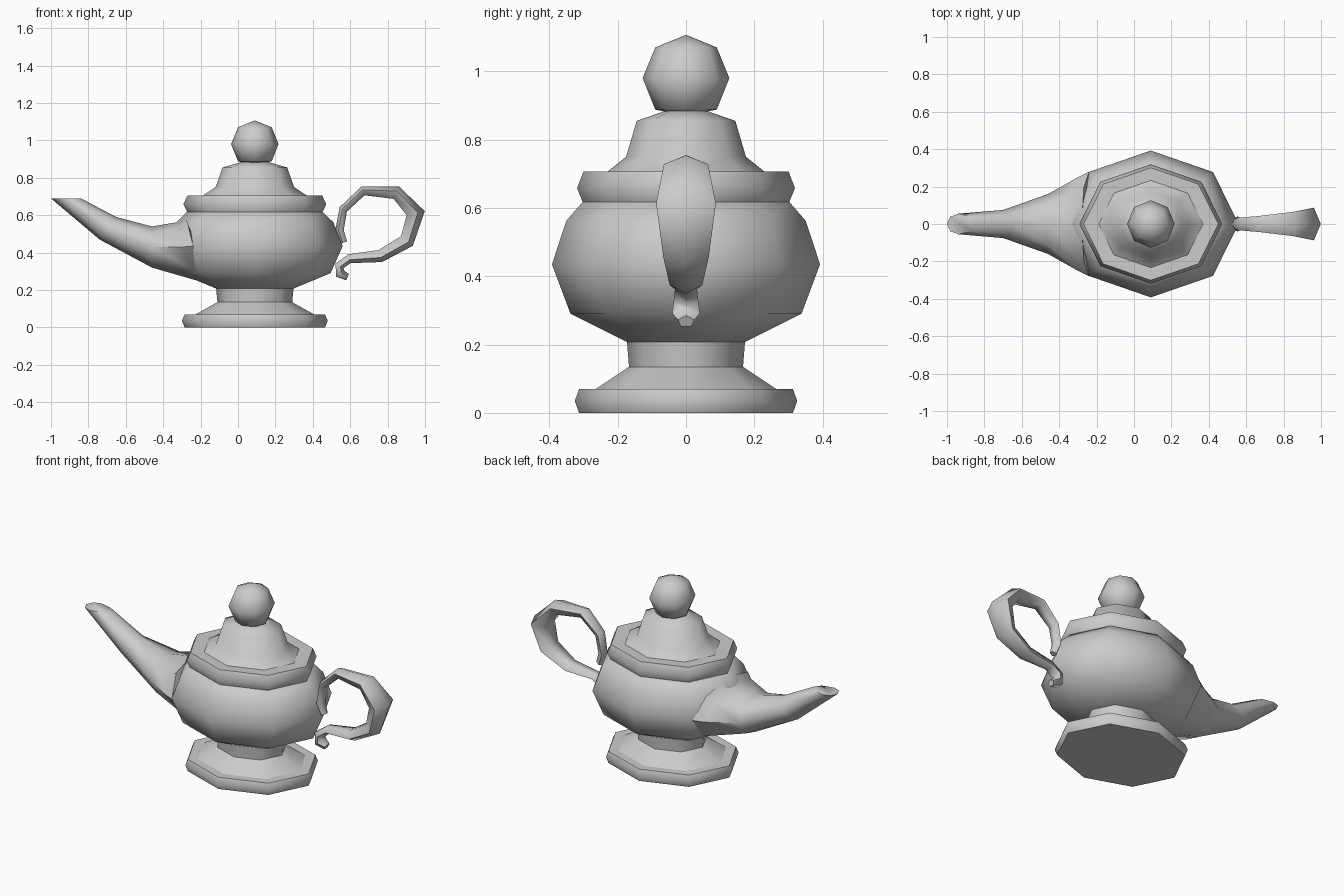
import bpy, bmesh, math
from mathutils import Vector

cube = bpy.data.objects.get("Cube")
if cube:
    bpy.data.objects.remove(cube, do_unlink=True)

AXIS = 0.09     # x of the turned parts
SQUASH = 0.835  # depth of the turned parts relative to their width

grey = bpy.data.materials.new("plain grey")
grey.use_nodes = True
colour = (0.6, 0.6, 0.6, 1)
grey.diffuse_color = colour
grey.node_tree.nodes["Principled BSDF"].inputs["Base Color"].default_value = colour


def skin(name, rings, angle=58):
    """Join closed rings of points into a capped, smooth shaded tube."""
    bm = bmesh.new()
    loops = [[bm.verts.new(p) for p in ring] for ring in rings]
    n = len(loops[0])
    for a, b in zip(loops, loops[1:]):
        for i in range(n):
            j = (i + 1) % n
            bm.faces.new((a[i], a[j], b[j], b[i]))
    bm.faces.new(loops[0])
    bm.faces.new(loops[-1])
    bmesh.ops.remove_doubles(bm, verts=bm.verts, dist=0.0005)
    bmesh.ops.recalc_face_normals(bm, faces=bm.faces)
    mesh = bpy.data.meshes.new(name)
    bm.to_mesh(mesh)
    bm.free()
    obj = bpy.data.objects.new(name, mesh)
    bpy.context.collection.objects.link(obj)
    mesh.materials.append(grey)
    bpy.ops.object.select_all(action='DESELECT')
    obj.select_set(True)
    bpy.context.view_layer.objects.active = obj
    bpy.ops.object.shade_smooth_by_angle(angle=math.radians(angle))
    return obj


def turn(name, profile, depth=SQUASH):
    """Turn a (radius, height) profile into an eight sided form."""
    skin(name, [[(AXIS + r * math.cos(k * math.pi / 4),
                  depth * r * math.sin(k * math.pi / 4), z)
                 for k in range(8)] for r, z in profile])


# Foot, body, rim, lid and knob
turn("foot", [(0.375, 0), (0.39, 0.035), (0.375, 0.07), (0.32, 0.07)])
turn("stem", [(0.32, 0.068), (0.2, 0.135), (0.207, 0.21), (0.21, 0.23)])
turn("body", [(0.2, 0.205), (0.405, 0.29), (0.47, 0.435),
              (0.42, 0.562), (0.36, 0.62)])
turn("rim", [(0.36, 0.613), (0.382, 0.658), (0.36, 0.706), (0.28, 0.704)])
turn("lid", [(0.285, 0.7), (0.21, 0.75), (0.173, 0.855), (0.07, 0.885)])
turn("knob", [(0.05, 0.88), (0.09, 0.888), (0.127, 0.98),
              (0.09, 1.07), (0.0001, 1.107)], depth=1)

# Spout: top, middle and bottom of each section as (x, z), then half width
sections = [
    ((-0.28, 0.60), (-0.24, 0.435), (-0.11, 0.205), 0.28),
    ((-0.31, 0.565), (-0.30, 0.43), (-0.20, 0.245), 0.25),
    ((-0.46, 0.54), (-0.46, 0.43), (-0.46, 0.32), 0.16),
    ((-0.65, 0.59), (-0.70, 0.53), (-0.74, 0.47), 0.075),
    ((-0.84, 0.69), (-0.94, 0.69), (-1.0, 0.69), 0.055),
]
rings = []
for top, mid, low, half in sections:
    ring = []
    for k in range(8):
        c, s = math.cos(k * math.pi / 4), math.sin(k * math.pi / 4)
        end = Vector(top if c > 0 else low)
        p = Vector(mid) + (end - Vector(mid)) * abs(c)
        ring.append((p.x, half * s, p.y))
    rings.append(ring)
skin("spout", rings)

# Handle: centre line (x, z), thickness in the plane, half width across it
path = [
    (0.568, 0.455, 0.02, 0.02), (0.545, 0.52, 0.025, 0.03),
    (0.565, 0.63, 0.025, 0.035), (0.67, 0.728, 0.028, 0.045),
    (0.845, 0.717, 0.04, 0.068), (0.945, 0.61, 0.055, 0.092),
    (0.90, 0.465, 0.045, 0.07), (0.76, 0.385, 0.037, 0.05),
    (0.595, 0.37, 0.027, 0.034), (0.54, 0.33, 0.027, 0.038),
    (0.545, 0.285, 0.03, 0.042), (0.585, 0.267, 0.02, 0.025),
]
rings = []
for i, (x, z, thick, half) in enumerate(path):
    before, after = path[max(i - 1, 0)], path[min(i + 1, len(path) - 1)]
    along = Vector((after[0] - before[0], after[1] - before[1])).normalized()
    out = Vector((-along.y, along.x))
    ring = []
    for k in range(5):
        a = k * math.tau / 5
        p = Vector((x, z)) + out * thick * math.cos(a)
        ring.append((p.x, half * math.sin(a), p.y))
    rings.append(ring)
skin("handle", rings, angle=75)
